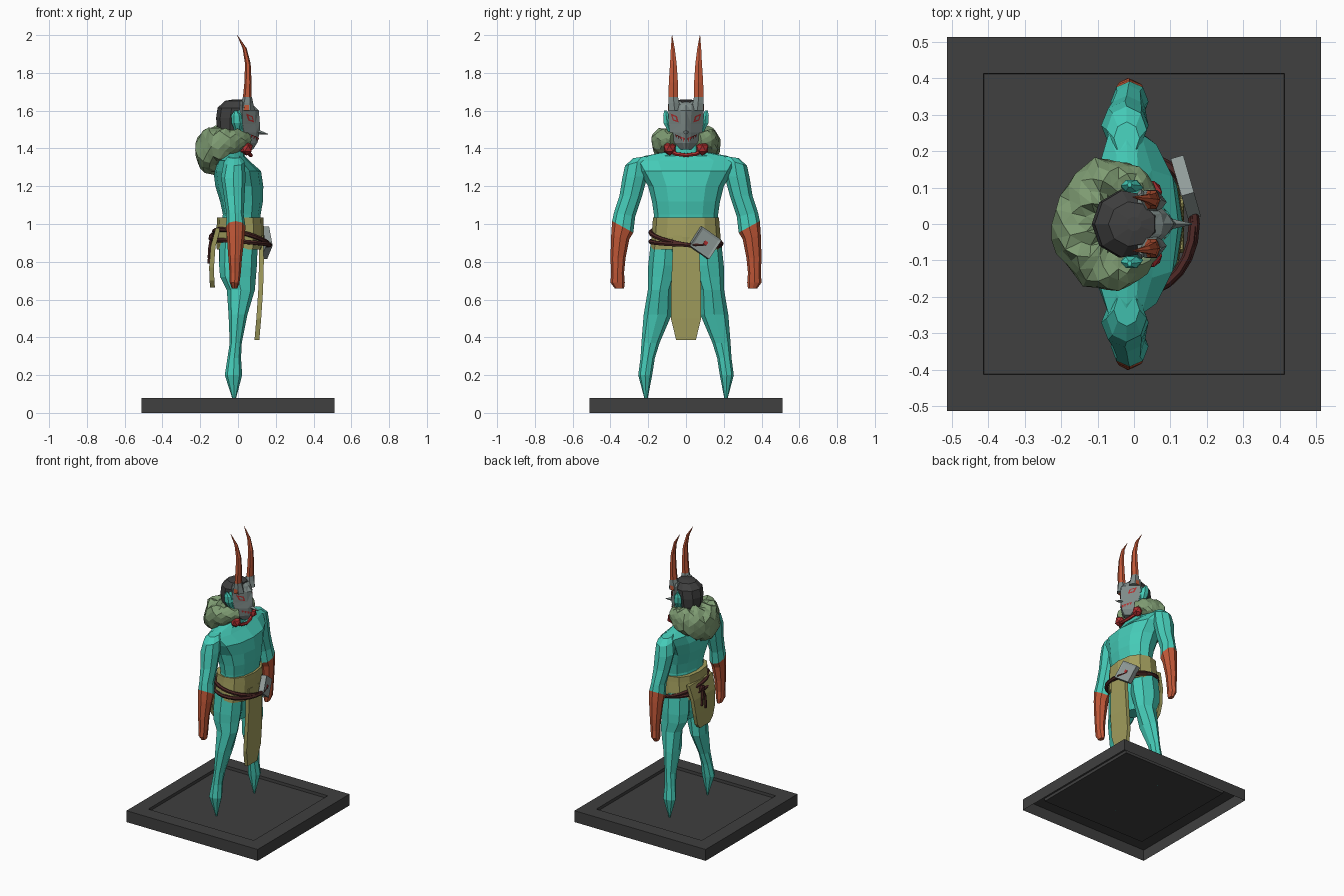
import bpy, bmesh, math, random
from mathutils import Matrix, Vector
from mathutils.bvhtree import BVHTree

if "Cube" in bpy.data.objects:
    bpy.data.objects.remove(bpy.data.objects["Cube"])

random.seed(4)


def material(name, rgb):
    m = bpy.data.materials.new(name)
    m.diffuse_color = (*rgb, 1)
    m.use_nodes = True
    m.node_tree.nodes["Principled BSDF"].inputs["Base Color"].default_value = m.diffuse_color
    return m


TEAL = material("teal skin", (0.06, 0.60, 0.48))
ORANGE = material("burnt orange", (0.55, 0.10, 0.04))
OLIVE = material("olive cloth", (0.36, 0.34, 0.11))
FUR = material("sage fur", (0.21, 0.33, 0.17))
GREY = material("mask grey", (0.21, 0.26, 0.25))
STEEL = material("buckle grey", (0.28, 0.33, 0.32))
DARK = material("charcoal", (0.05, 0.05, 0.05))
RED = material("red", (0.43, 0.03, 0.03))
BROWN = material("dark brown rope", (0.07, 0.02, 0.018))


def finish(name, bm, *mats):
    bmesh.ops.recalc_face_normals(bm, faces=bm.faces)
    me = bpy.data.meshes.new(name)
    bm.to_mesh(me)
    bm.free()
    for m in mats:
        me.materials.append(m)
    ob = bpy.data.objects.new(name, me)
    bpy.context.collection.objects.link(ob)
    return ob


def skin(bm, rings, change=None):
    """Bridge rings of points and cap the ends; use material 2 from ring `change` on."""
    vs = [[bm.verts.new(p) for p in r] for r in rings]
    n = len(vs[0])
    bm.faces.new(vs[0])
    for i, (a, b) in enumerate(zip(vs, vs[1:])):
        for j in range(n):
            k = (j + 1) % n
            f = bm.faces.new((a[j], a[k], b[k], b[j]))
            f.material_index = int(change is not None and i >= change)
    bm.faces.new(vs[-1]).material_index = int(change is not None)


def loft(name, rings, mats, n=8, power=1.0, spin=0.0, side=1, change=None):
    """Rings are (x, y, z, rx, ry, tilt)."""
    bm = bmesh.new()
    out = []
    for x, y, z, rx, ry, *t in rings:
        pts = []
        for j in range(n):
            a = 2 * math.pi * j / n + spin
            c, s = math.cos(a), math.sin(a)
            dx = math.copysign(abs(c) ** power, c) * rx
            dy = math.copysign(abs(s) ** power, s) * ry
            pts.append((x + dx, side * (y + dy), z + (t[0] * dy if t else 0)))
        out.append(pts)
    skin(bm, out, change)
    return finish(name, bm, *mats)


def tube(name, pts, r, mat, cyclic=False):
    cu = bpy.data.curves.new(name, "CURVE")
    cu.dimensions = "3D"
    cu.bevel_depth, cu.bevel_resolution, cu.use_fill_caps = r, 1, True
    sp = cu.splines.new("POLY")
    sp.points.add(len(pts) - 1)
    for p, q in zip(sp.points, pts):
        p.co = (*q, 1)
    sp.use_cyclic_u = cyclic
    sp.use_smooth = False
    cu.materials.append(mat)
    ob = bpy.data.objects.new(name, cu)
    bpy.context.collection.objects.link(ob)
    bpy.context.view_layer.objects.active = ob
    ob.select_set(True)
    bpy.ops.object.convert(target="MESH")
    bpy.context.object.select_set(False)


def ball(name, loc, size, mat, sub=1):
    bm = bmesh.new()
    bmesh.ops.create_icosphere(bm, subdivisions=sub, radius=1,
                               matrix=Matrix.Translation(loc) @ Matrix.Diagonal((*size, 1)))
    return finish(name, bm, mat)


# Base: a shell open underneath, with a shallow recess on top
bm = bmesh.new()
bmesh.ops.create_cube(bm, size=1, matrix=Matrix.Translation((0, 0, .04)) @ Matrix.Diagonal((1.024, 1.024, .08, 1)))
f = next(f for f in bm.faces if f.normal.z > .9)
bmesh.ops.inset_individual(bm, faces=[f], thickness=.1, use_even_offset=True)
bmesh.ops.inset_individual(bm, faces=[f], thickness=.001, use_even_offset=True)
bmesh.ops.translate(bm, verts=f.verts, vec=(0, 0, -.02))
bmesh.ops.delete(bm, geom=[f for f in bm.faces if f.normal.z < -.9], context="FACES_ONLY")
finish("base", bm, DARK)

# Torso with neck: (z, back x, front x, half width)
rows = [(.69, -.05, .05, .06), (.78, -.10, .08, .14), (.95, -.10, .115, .17), (1.05, -.08, .12, .17),
        (1.12, -.095, .132, .18), (1.20, -.12, .134, .20), (1.28, -.13, .122, .25), (1.335, -.11, .06, .285),
        (1.36, -.075, .035, .22), (1.385, -.07, .04, .09), (1.48, -.06, .04, .07)]
loft("torso", [((b + f) / 2, 0, z, (f - b) / 2, w) for z, b, f, w in rows], [TEAL], 12, .95)

for s, tag in ((-1, "right"), (1, "left")):
    # Arm, orange from the elbow down
    loft(tag + "_arm", [(-.02, .235, 1.355, .035, .045, -.15), (-.02, .258, 1.328, .055, .065, -.3),
                        (-.025, .27, 1.25, .065, .067, -.1), (-.02, .292, 1.15, .055, .06),
                        (-.015, .325, 1.05, .045, .056, .2), (-.012, .335, .985, .052, .056, .55),
                        (-.012, .348, .93, .047, .048, .2), (-.015, .36, .82, .036, .04),
                        (-.015, .362, .74, .03, .034), (-.018, .362, .69, .026, .038), (-.018, .352, .658, .015, .024)],
         [TEAL, ORANGE], 8, 1, 0, s, 5)
    # Leg tapering to a pointed foot
    loft(tag + "_leg", [(.005, .105, .92, .10, .08), (.0, .115, .78, .10, .085), (.0, .125, .72, .095, .076),
                        (.015, .138, .65, .074, .064), (.0, .15, .52, .05, .074), (-.012, .188, .37, .032, .048),
                        (-.02, .203, .29, .036, .038), (-.024, .216, .2, .046, .037), (-.02, .211, .06, .005, .005)],
         [TEAL], 8, 1, 0, s)
    # Horn in a pointed grey socket
    loft(tag + "_horn", [(.045, .066, 1.6, .026, .03), (.053, .067, 1.75, .019, .028), (.052, .067, 1.85, .015, .02),
                         (.035, .07, 1.93, .011, .012), (-.004, .074, 2.0, .001, .001)], [ORANGE], 6, 1, 0, s)
    loft(tag + "_horn_socket", [(.045, .06, 1.6, .045, .034), (.048, .064, 1.64, .032, .033),
                                (.05, .067, 1.672, .024, .029)], [GREY], 6, 1, 0, s)
    # Ear and collar bead
    loft(tag + "_ear", [(.0, .085, 1.49, .015, .012), (-.005, .1, 1.535, .03, .022), (-.008, .105, 1.575, .028, .018),
                        (-.012, .108, 1.602, .006, .008)], [TEAL], 6, 1, 0, s)
    ball(tag + "_collar_bead", (.045, s * .087, 1.4), (.036, .036, .038), RED)

# Red collar cord between the beads
tube("collar_cord", [(.045, -.09, 1.39), (.062, -.05, 1.37), (.068, 0, 1.364), (.062, .05, 1.37), (.045, .09, 1.39)],
     .011, RED)

# Ragged fur ruff, thick behind the neck and thin at the front
bm = bmesh.new()
rings = []
for i in range(27):
    a = math.radians(32 + 296 * i / 26)
    back = (1 - math.cos(a)) / 2
    d = Vector((math.cos(a), math.sin(a) * 1.17, 0))
    c = Vector((-.045, 0, 1.445 - .055 * back ** 2)) + d * .098
    ring = []
    for j in range(11):
        b = 2 * math.pi * (j + .5 * (i % 2)) / 11
        k = random.uniform(.84, 1.12)
        ring.append(c + d * math.cos(b) * k * (.032 + .05 * back)
                    + Vector((0, 0, math.sin(b) * k * (.035 + .085 * back))))
    rings.append(ring)
skin(bm, rings)
bmesh.ops.triangulate(bm, faces=bm.faces)
finish("fur_ruff", bm, FUR)

# Head and angular hair
loft("head", [(.015, 0, 1.42, .04, .05), (.01, 0, 1.47, .06, .088), (.0, 0, 1.55, .06, .1), (.0, 0, 1.615, .05, .085)],
     [TEAL], 10)
loft("hair", [(-.03, 0, 1.44, .05, .06), (-.03, 0, 1.5, .08, .085), (-.026, 0, 1.56, .09, .093),
              (-.018, 0, 1.615, .09, .093), (-.005, 0, 1.652, .065, .062), (.0, 0, 1.66, .02, .02)], [DARK], 9, 1, .35)

# Mask: (z, half width, edge x, fold x, ridge x)
bm = bmesh.new()
rings = []
for z, w, xe, xf, xr in [(1.395, .028, .055, .076, .08), (1.43, .062, .045, .092, .102), (1.485, .084, .032, .095, .115),
                         (1.53, .09, .024, .09, .116), (1.60, .094, .022, .092, .11), (1.632, .096, .02, .074, .08),
                         (1.65, .085, .02, .05, .052)]:
    rings.append([(.01, -w * .9, z), (xe, -w, z), (xf, -w * .3, z), (xr, 0, z),
                  (xf, w * .3, z), (xe, w, z), (.01, w * .9, z)])
skin(bm, rings)
bmesh.ops.triangulate(bm, faces=bm.faces)
tree = BVHTree.FromBMesh(bm)
finish("mask", bm, GREY)


def decals(name, shapes, mat, lift):
    """Lay flat patches given in (y, z) on both halves of the mask."""
    bm = bmesh.new()
    for s in (-1, 1):
        for pts in shapes:
            hits = [tree.ray_cast(Vector((1, s * y, z)), Vector((-1, 0, 0)))[0] for y, z in pts]
            vs = [bm.verts.new(h + Vector((lift, s * lift * .8, 0))) for h in hits]
            f = bm.faces.new(vs)
            f.normal_update()
            if f.normal.x < 0:
                f.normal_flip()
    me = bpy.data.meshes.new(name)
    bm.to_mesh(me)
    bm.free()
    me.materials.append(mat)
    bpy.context.collection.objects.link(bpy.data.objects.new(name, me))


# Slanted eyes with pupils, and a jagged mouth
decals("eyes", [[(.036, 1.538), (.066, 1.548), (.078, 1.585), (.044, 1.57)]], RED, .004)
decals("pupils", [[(.046, 1.549), (.06, 1.553), (.067, 1.573), (.05, 1.566)]], GREY, .006)
decals("teeth", [[(.002 + .013 * i, 1.455 + .005 * i), (.008 + .013 * i, 1.434 + .007 * i),
                  (.015 + .013 * i, 1.459 + .005 * i)] for i in range(4)], RED, .005)

# Flat spike below the nose
bm = bmesh.new()
bmesh.ops.create_cone(bm, cap_ends=True, segments=4, radius1=.016, radius2=.002, depth=.065,
                      matrix=Matrix.Translation((.127, 0, 1.482)) @ Matrix.Rotation(math.radians(102), 4, "Y"))
finish("nose_spike", bm, GREY)

# Waist cloth with front and back flaps
loft("waist_cloth", [(.01, 0, .865, .122, .188), (.01, 0, .93, .128, .183), (.012, 0, 1.0, .124, .177),
                     (.012, 0, 1.035, .122, .175)], [OLIVE], 12, .85)
Q = math.pi / 4
for name, rows in (("front_flap", [(.122, .94, .07), (.124, .8, .073), (.12, .65, .08), (.11, .5, .08), (.1, .385, .052)]),
                   ("back_flap", [(-.105, .98, .13), (-.132, .88, .12), (-.14, .77, .105), (-.138, .7, .085),
                                  (-.135, .665, .055)])):
    loft(name, [(x, 0, z, .018, w * 1.414) for x, z, w in rows], [OLIVE], 4, 1, Q)

# Rope belt: two tilted loops, with a knot and tails behind
for name, low, tilt, r, rise in (("upper_rope", .925, .03, .144, .035), ("lower_rope", .902, .005, .15, .012)):
    pts = []
    for i in range(24):
        a = 2 * math.pi * i / 24
        c, s = math.cos(a), math.sin(a)
        pts.append((.018 + r * c, .187 * s, low - tilt * s - rise * c))
    tube(name, pts, .0125, BROWN, True)
ball("rope_knot", (-.14, .02, .93), (.018, .03, .025), BROWN)
for i, y in enumerate((.0, .035)):
    tube("rope_tail_%d" % (i + 1), [(-.14, .02, .93), (-.15, y, .87), (-.153, y * 1.2, .79 + .03 * i)], .009, BROWN)

# Tilted square buckle with inset face and small red stud
turn = Matrix.Translation((.142, .1, .9)) @ Matrix.Rotation(.28, 4, "Z") @ Matrix.Rotation(math.radians(-34), 4, "X")
bm = bmesh.new()
bmesh.ops.create_cube(bm, size=1, matrix=Matrix.Diagonal((.036, .128, .122, 1)))
face = [f for f in bm.faces if f.normal.x > .9]
bmesh.ops.inset_individual(bm, faces=face, thickness=.012, depth=-.004, use_even_offset=True)
bm.transform(turn)
finish("buckle", bm, STEEL)
bm = bmesh.new()
bmesh.ops.create_cube(bm, size=1, matrix=turn @ Matrix.Translation((.015, 0, 0)) @ Matrix.Diagonal((.006, .02, .02, 1)))
finish("buckle_stud", bm, RED)
